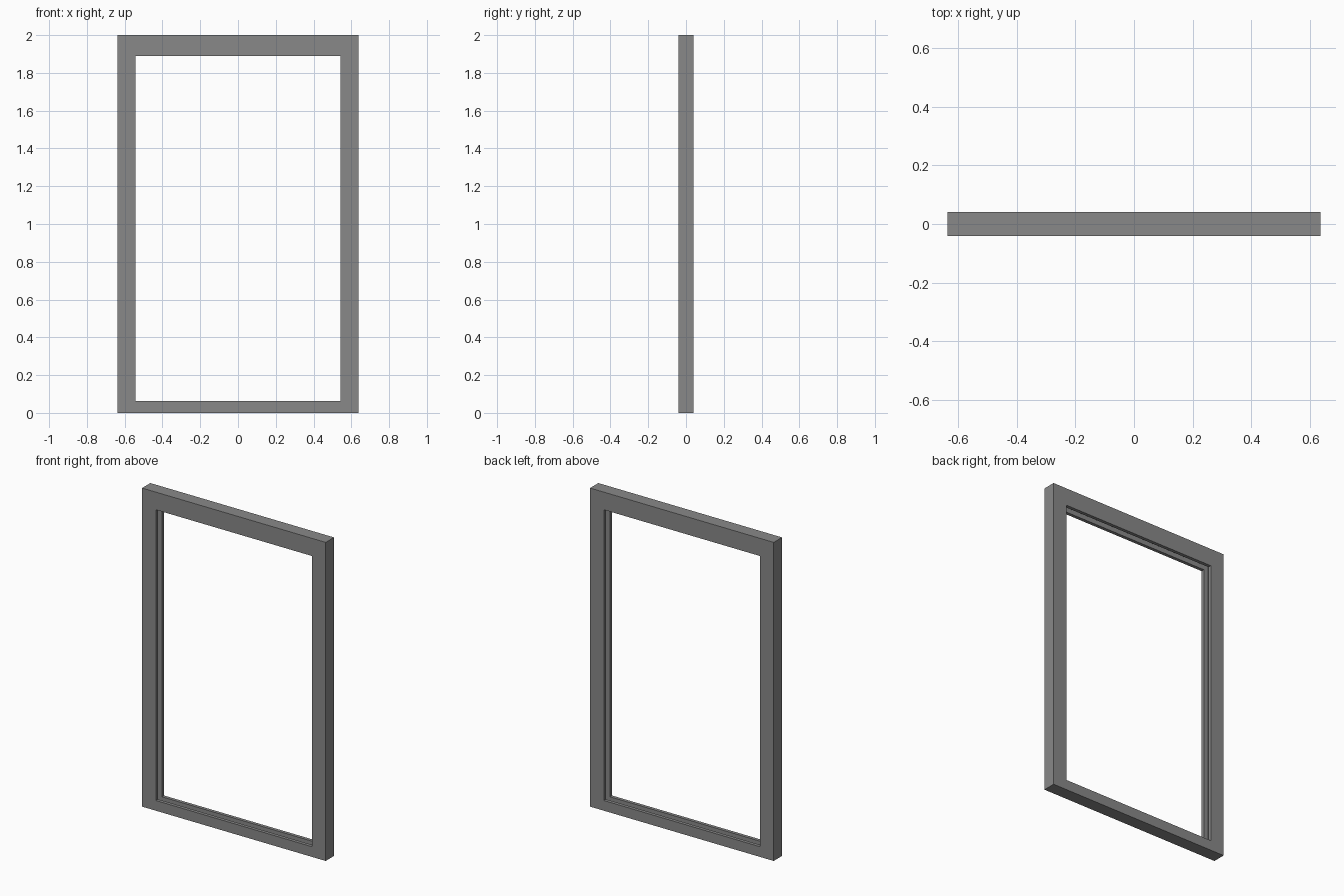
import bpy
import bmesh

cube = bpy.data.objects.get("Cube")
if cube:
    bpy.data.objects.remove(cube, do_unlink=True)

# Opening and outer limits: left, right, bottom, top
OUTER = (-0.638, 0.638, 0.0, 2.0)
OPENING = (-0.542, 0.542, 0.064, 1.889)
HALF_DEPTH = 0.041
GROOVE_HALF = 0.02
GROOVE_DEPTH = 0.03


def grow(limits, amount):
    left, right, bottom, top = limits
    return (left - amount, right + amount, bottom - amount, top + amount)


def add_loop(bm, limits, y):
    left, right, bottom, top = limits
    corners = ((left, bottom), (right, bottom), (right, top), (left, top))
    return [bm.verts.new((x, y, z)) for x, z in corners]


# Plain grey material
grey = bpy.data.materials.new("grey")
grey.use_nodes = True
colour = (0.25, 0.25, 0.25, 1.0)
grey.diffuse_color = colour
grey.node_tree.nodes["Principled BSDF"].inputs["Base Color"].default_value = colour

# Frame section, followed around: outer face, front, grooved inner face, back
groove = grow(OPENING, GROOVE_DEPTH)
section = [
    (OUTER, HALF_DEPTH),
    (OUTER, -HALF_DEPTH),
    (OPENING, -HALF_DEPTH),
    (OPENING, -GROOVE_HALF),
    (groove, -GROOVE_HALF),
    (groove, GROOVE_HALF),
    (OPENING, GROOVE_HALF),
    (OPENING, HALF_DEPTH),
]

bm = bmesh.new()
loops = [add_loop(bm, limits, y) for limits, y in section]
for i, loop in enumerate(loops):
    following = loops[(i + 1) % len(loops)]
    for j in range(4):
        k = (j + 1) % 4
        bm.faces.new((loop[j], loop[k], following[k], following[j]))
bmesh.ops.recalc_face_normals(bm, faces=bm.faces)

mesh = bpy.data.meshes.new("window_frame")
bm.to_mesh(mesh)
bm.free()
mesh.materials.append(grey)
frame = bpy.data.objects.new("window_frame", mesh)
bpy.context.collection.objects.link(frame)
